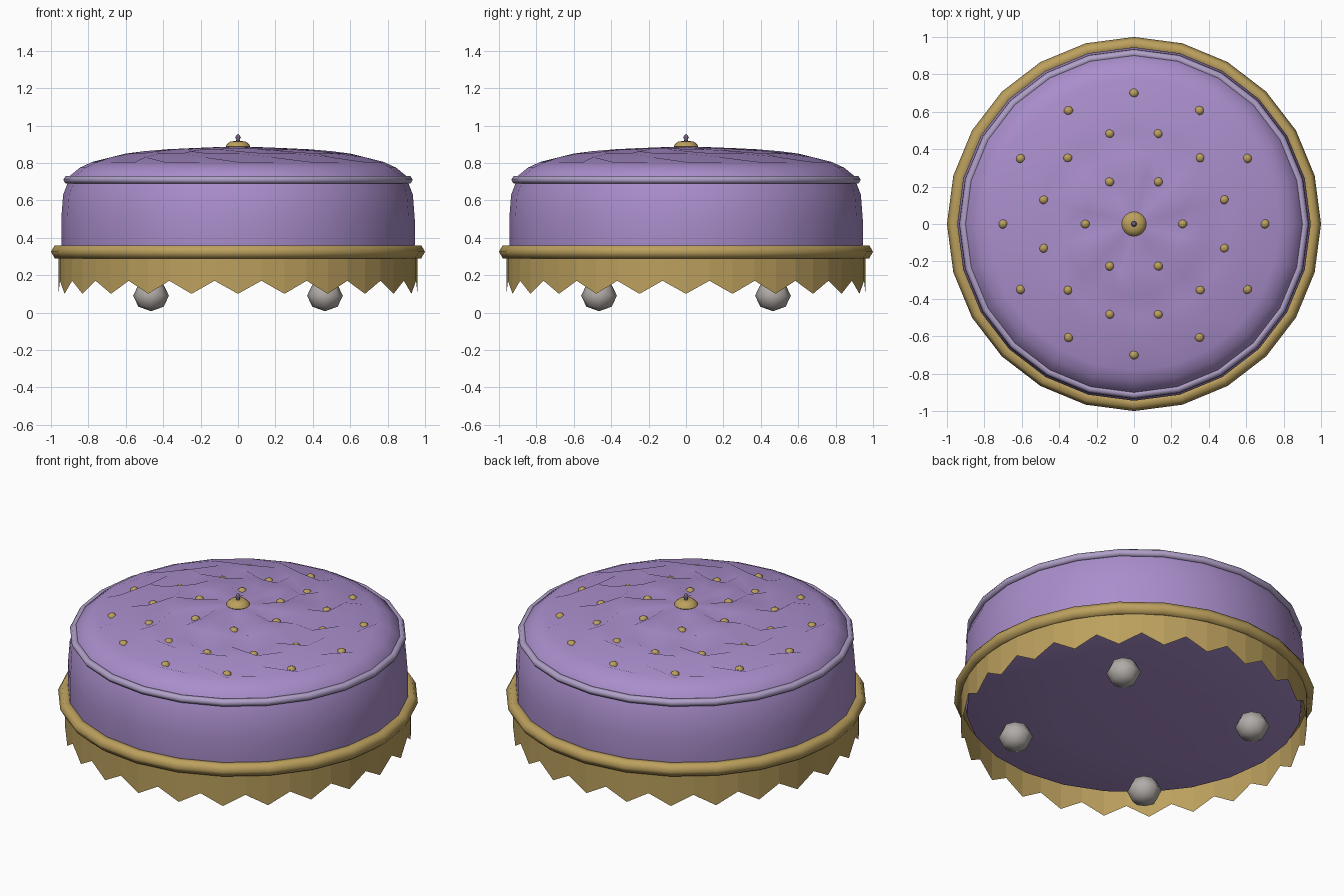
import bpy, bmesh, math
from mathutils import Matrix

if "Cube" in bpy.data.objects:
    bpy.data.objects.remove(bpy.data.objects["Cube"])

SEG = 24


def mat(name, rgb):
    m = bpy.data.materials.new(name)
    m.diffuse_color = (*rgb, 1)
    m.use_nodes = True
    m.node_tree.nodes["Principled BSDF"].inputs["Base Color"].default_value = m.diffuse_color
    return m


PURPLE = mat("purple fabric", (0.40, 0.27, 0.60))
GOLD = mat("gold trim", (0.50, 0.35, 0.11))
PIPING = mat("pale lavender piping", (0.43, 0.35, 0.57))
GREY = mat("grey feet", (0.44, 0.41, 0.39))
DARK = mat("dark violet finial", (0.16, 0.12, 0.22))


def make(name, bm, material, angle=None):
    bmesh.ops.recalc_face_normals(bm, faces=bm.faces[:])
    me = bpy.data.meshes.new(name)
    bm.to_mesh(me)
    bm.free()
    me.materials.append(material)
    ob = bpy.data.objects.new(name, me)
    bpy.context.collection.objects.link(ob)
    if angle:
        bpy.ops.object.select_all(action='DESELECT')
        ob.select_set(True)
        bpy.context.view_layer.objects.active = ob
        bpy.ops.object.shade_smooth_by_angle(angle=math.radians(angle))
    return ob


def lathe(profile, seg=SEG, dip=None, closed=False):
    """Revolve (radius, z) points about z; radius 0 becomes a pole."""
    bm = bmesh.new()
    rings = []
    for r, z in profile:
        if r == 0:
            rings.append([bm.verts.new((0, 0, z))] * seg)
        else:
            rings.append([bm.verts.new((r * math.sin(2 * math.pi * i / seg),
                                        r * math.cos(2 * math.pi * i / seg),
                                        z - (dip(r, z, i) if dip else 0)))
                          for i in range(seg)])
    pairs = list(zip(rings, rings[1:]))
    if closed:
        pairs.append((rings[-1], rings[0]))
    for a, b in pairs:
        for i in range(seg):
            j = (i + 1) % seg
            vs = list(dict.fromkeys([a[i], a[j], b[j], b[i]]))
            bm.faces.new(vs)
    return bm


def hoop(name, R, r, z, material, sides=6):
    pts = [(R + r * math.cos(2 * math.pi * k / sides),
            z + r * math.sin(2 * math.pi * k / sides)) for k in range(sides)]
    make(name, lathe(pts, closed=True), material, 65)


# Stud rings: radius, stud height, step and offset in 15 degree units, dip depth
STUDS = [(0.26, 0.845, 4, 2, 0.036), (0.50, 0.806, 2, 1, 0.058), (0.70, 0.782, 2, 0, 0.050)]


def tuft(r, z, i):
    for sr, sz, step, off, depth in STUDS:
        if r == sr and z > 0.75 and i % step == off:
            return depth
    return 0


# Cushion body with softly bulging underside and tufted dome
body = [(0, 0.172), (0.45, 0.18), (0.75, 0.20), (0.93, 0.24),
        (0.945, 0.36), (0.945, 0.50), (0.935, 0.63),
        (0.912, 0.69), (0.90, 0.73), (0.845, 0.775), (0.78, 0.805),
        (0.70, 0.831), (0.60, 0.850), (0.50, 0.863), (0.38, 0.873),
        (0.26, 0.879), (0.13, 0.884), (0, 0.884)]
make("cushion_body", lathe(body, dip=tuft), PURPLE, 65)

# Trim hoops
hoop("gold_hoop", 0.96, 0.04, 0.325, GOLD)
hoop("upper_piping", 0.912, 0.022, 0.71, PIPING)

# Zigzag skirt: tips at every hoop corner
bm = bmesh.new()
n = SEG * 2
top, low = [], []
for i in range(n):
    a = 2 * math.pi * i / n
    r = 0.96
    top.append(bm.verts.new((r * math.sin(a), r * math.cos(a), 0.31)))
    low.append(bm.verts.new((r * math.sin(a), r * math.cos(a), 0.17 if i % 2 else 0.10)))
for i in range(n):
    j = (i + 1) % n
    bm.faces.new((top[i], low[i], low[j], top[j]))
make("zigzag_skirt", bm, GOLD)

# Gold studs sunk in the dips
bm = bmesh.new()
for r, z, step, off, depth in STUDS:
    for i in range(off, SEG, step):
        a = 2 * math.pi * i / SEG
        m = Matrix.Translation((r * math.sin(a), r * math.cos(a), z)) @ Matrix.Diagonal((1, 1, 0.9, 1))
        bmesh.ops.create_uvsphere(bm, u_segments=10, v_segments=6, radius=0.026, matrix=m)
make("tuft_studs", bm, GOLD, 60)

# Centre button and finial
make("centre_button", lathe([(0, 0.875), (0.055, 0.878), (0.066, 0.888), (0.06, 0.900),
                             (0.042, 0.914), (0.02, 0.917), (0, 0.917)], 16), GOLD, 50)
make("finial", lathe([(0, 0.91), (0.012, 0.914), (0.009, 0.925), (0.015, 0.935),
                      (0.009, 0.948), (0, 0.955)], 8), DARK, 60)

# Four low-poly feet
for sx, nx in ((-1, "left"), (1, "right")):
    for sy, ny in ((-1, "front"), (1, "back")):
        bm = bmesh.new()
        m = Matrix.Translation((0.465 * sx, 0.465 * sy, 0.09)) @ Matrix.Diagonal((1.04, 1.04, 0.9, 1))
        bmesh.ops.create_uvsphere(bm, u_segments=8, v_segments=4, radius=0.092, matrix=m)
        make(f"{ny}_{nx}_foot", bm, GREY, 50)
